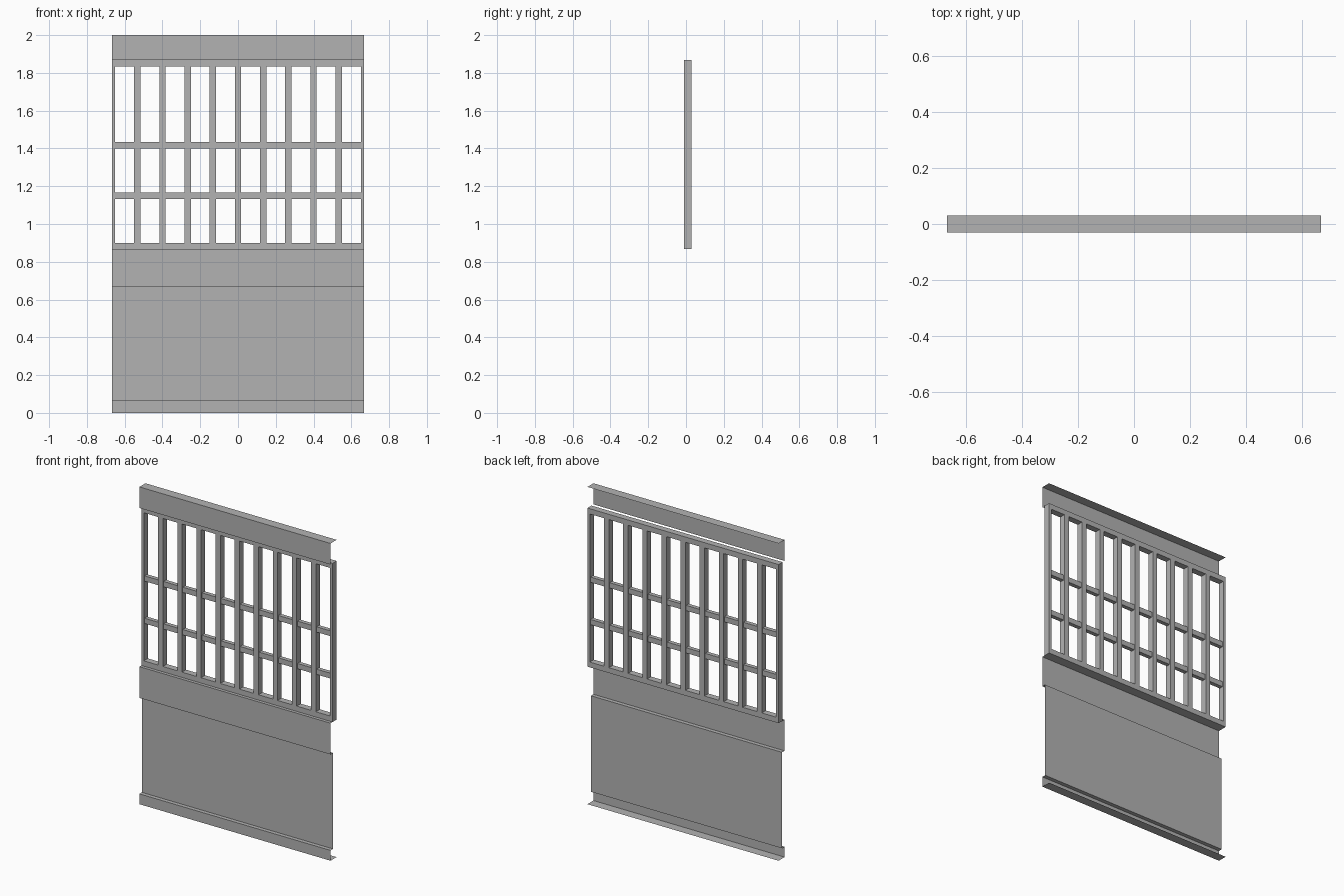
import bpy
import bmesh

cube = bpy.data.objects.get("Cube")
if cube:
    bpy.data.objects.remove(cube)

HALF = 2 / 3          # half width of the whole panel
BAR = 1 / 30          # width of every grille bar
CELLS = 10
FRONT, BACK = -0.03, 0.03
PANEL_Y = -0.005
SILL, HEAD = 0.867, 1.867

grey = bpy.data.materials.new("steel grey")
grey.use_nodes = True
colour = (0.45, 0.45, 0.45, 1)
grey.diffuse_color = colour
grey.node_tree.nodes["Principled BSDF"].inputs["Base Color"].default_value = colour


def finish(name, bm):
    mesh = bpy.data.meshes.new(name)
    bm.to_mesh(mesh)
    bm.free()
    mesh.materials.append(grey)
    obj = bpy.data.objects.new(name, mesh)
    bpy.context.collection.objects.link(obj)
    return obj


def folded_sheet(name, profile):
    """Sweep an open (y, z) profile across the full width."""
    bm = bmesh.new()
    rows = [[bm.verts.new((x, y, z)) for x in (-HALF, HALF)] for y, z in profile]
    for a, b in zip(rows, rows[1:]):
        bm.faces.new((a[0], a[1], b[1], b[0]))
    return finish(name, bm)


def bar(name, x, y, z):
    """Box given by its (low, high) range on each axis."""
    bm = bmesh.new()
    bmesh.ops.create_cube(bm, size=1)
    for v in bm.verts:
        v.co = [r[0] if c < 0 else r[1] for c, r in zip(v.co, (x, y, z))]
    return finish(name, bm)


# Lower sheet: floor flange, kick rail, recessed panel, middle rail, sill
folded_sheet("lower_panel", [
    (BACK, 0), (FRONT, 0), (FRONT, 0.065), (PANEL_Y, 0.065),
    (PANEL_Y, 0.67), (FRONT, 0.67), (FRONT, SILL), (BACK, SILL)])

# Top rail: front plate with a flange folded back
folded_sheet("top_rail", [(FRONT, HEAD), (FRONT, 2), (BACK, 2)])

# Grille uprights, with half-width bars at both ends
depth = (-0.01, 0.03)
for i in range(CELLS + 1):
    x = -HALF + i * 2 * HALF / CELLS
    span = (max(x - BAR / 2, -HALF), min(x + BAR / 2, HALF))
    bar(f"grille_upright_{i + 1}", span, depth, (SILL, HEAD))

# Grille frame bars and the two slimmer crossbars
for name, z, y in (("grille_bottom_bar", SILL, depth),
                   ("grille_lower_crossbar", 1.133, (-0.003, 0.023)),
                   ("grille_upper_crossbar", 1.4, (-0.003, 0.023)),
                   ("grille_top_bar", HEAD - BAR, depth)):
    bar(name, (-HALF, HALF), y, (z, z + BAR))
